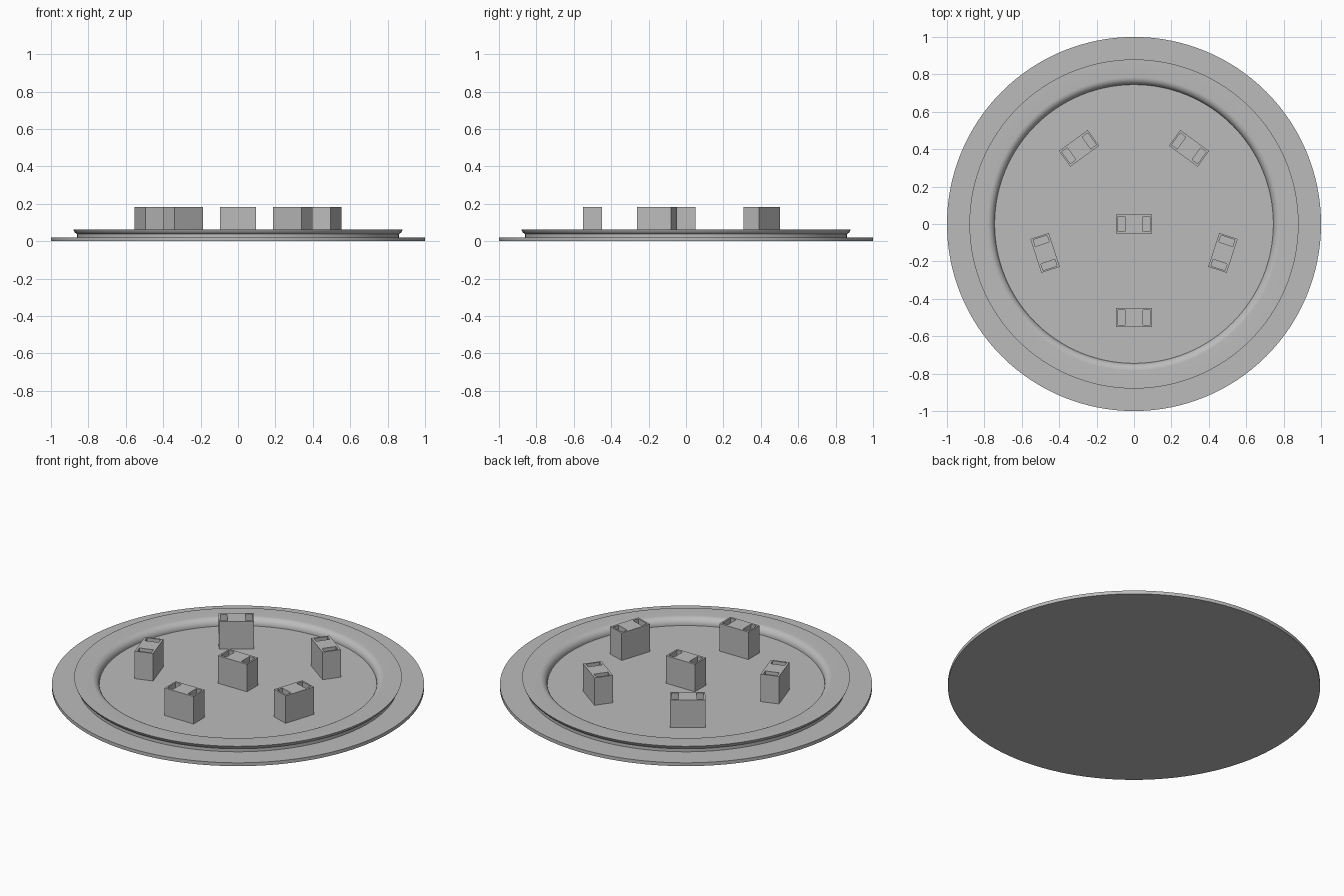
import bpy
import bmesh
import math
from mathutils import Matrix

if "Cube" in bpy.data.objects:
    bpy.data.objects.remove(bpy.data.objects["Cube"])

grey = bpy.data.materials.new("plain grey")
grey.diffuse_color = (0.5, 0.5, 0.5, 1)
grey.use_nodes = True
grey.node_tree.nodes["Principled BSDF"].inputs["Base Color"].default_value = grey.diffuse_color
SEGMENTS = 128
BASE_TOP = 0.02


def make_object(name, bm):
    bmesh.ops.recalc_face_normals(bm, faces=bm.faces)
    mesh = bpy.data.meshes.new(name)
    bm.to_mesh(mesh)
    bm.free()
    mesh.materials.append(grey)
    obj = bpy.data.objects.new(name, mesh)
    bpy.context.collection.objects.link(obj)
    return obj


def smooth(obj):
    bpy.ops.object.select_all(action='DESELECT')
    obj.select_set(True)
    bpy.context.view_layer.objects.active = obj
    bpy.ops.object.shade_smooth_by_angle(angle=math.radians(30))


def lathe(name, profile):
    """Spin a (radius, height) profile around the vertical axis."""
    bm = bmesh.new()
    verts = [bm.verts.new((r, 0, z)) for r, z in profile]
    edges = [bm.edges.new(pair) for pair in zip(verts, verts[1:])]
    bmesh.ops.spin(bm, geom=verts + edges, cent=(0, 0, 0), axis=(0, 0, 1),
                   angle=math.tau, steps=SEGMENTS)
    bmesh.ops.remove_doubles(bm, verts=bm.verts, dist=1e-5)
    obj = make_object(name, bm)
    smooth(obj)


# Dish: thin base disc and a raised ring with a rounded inner lip
lip = [(0.785 - 0.04 * math.sin(a), BASE_TOP + 0.04 * math.cos(a))
       for a in (math.pi / 2 * i / 8 for i in range(9))]
lathe("dish", [(0, 0), (1, 0), (1, BASE_TOP), (0.86, BASE_TOP), (0.86, 0.038),
               (0.868, 0.043), (0.875, 0.05), (0.88, 0.062)]
      + [(r, z + 0.002 * (z > BASE_TOP + 1e-6)) for r, z in lip]
      + [(0, BASE_TOP)])


def holder(name, x, y, angle):
    """Upright block with two pockets sunk into its top."""
    w, d, top, depth = 0.095, 0.052, 0.183, 0.08
    xs = (-w, -0.086, -0.049, 0.049, 0.086, w)
    ys = (-d, -0.039, 0.039, d)
    bm = bmesh.new()
    grid = [[bm.verts.new((a, b, top)) for b in ys] for a in xs]
    cells = {(i, j): bm.faces.new((grid[i][j], grid[i + 1][j],
                                   grid[i + 1][j + 1], grid[i][j + 1]))
             for i in range(5) for j in range(3)}
    # Outer walls
    rim = [e for e in bm.edges if e.is_boundary]
    walls = bmesh.ops.extrude_edge_only(bm, edges=rim)["geom"]
    low = [v for v in walls if isinstance(v, bmesh.types.BMVert)]
    for v in low:
        v.co.z = BASE_TOP
    bmesh.ops.contextual_create(bm, geom=[e for e in bm.edges if e.is_boundary])
    # Pockets
    for i in (1, 3):
        pocket = bmesh.ops.extrude_discrete_faces(bm, faces=[])["faces"]
        old = cells[i, 1]
        ring = list(old.verts)
        floor = [bm.verts.new((v.co.x, v.co.y, top - depth)) for v in ring]
        bm.faces.remove(old)
        bm.faces.new(floor)
        for k in range(4):
            n = (k + 1) % 4
            bm.faces.new((ring[k], ring[n], floor[n], floor[k]))
    # Merge the flat grid cells back into clean faces
    bmesh.ops.dissolve_limit(bm, angle_limit=0.01, verts=bm.verts, edges=bm.edges)
    bm.transform(Matrix.Translation((x, y, 0)) @ Matrix.Rotation(angle, 4, 'Z'))
    make_object(name, bm)


# One block in the middle and five around it
holder("centre_holder", 0, 0, 0)
for k in range(5):
    a = math.radians(-90 + 72 * k)
    holder(f"outer_holder_{k + 1}", 0.5 * math.cos(a), 0.5 * math.sin(a),
           a + math.pi / 2)
